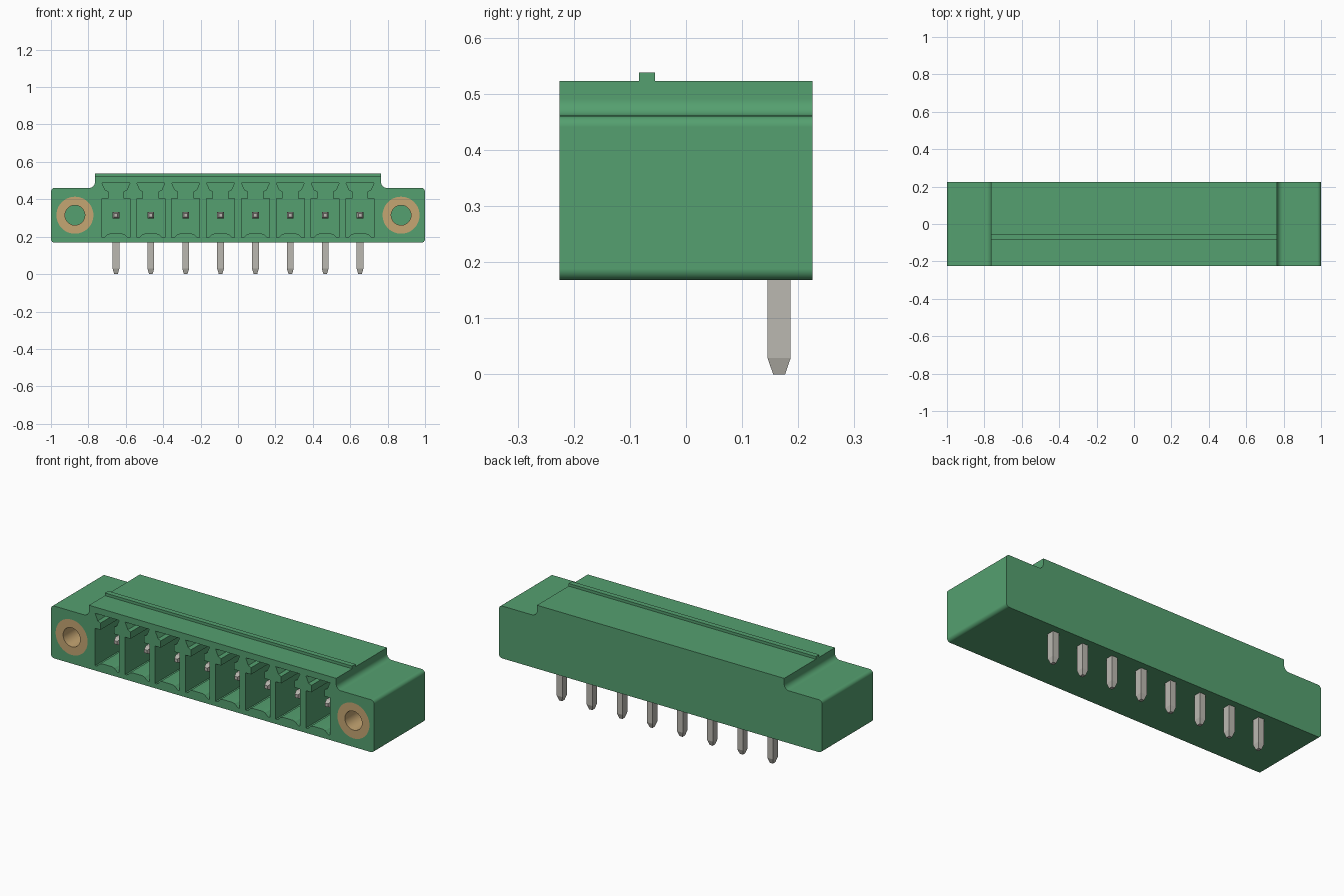
import bpy, bmesh
from math import radians, pi
from mathutils import Vector, Matrix

cube = bpy.data.objects.get("Cube")
if cube:
    bpy.data.objects.remove(cube, do_unlink=True)

FRONT, BACK = -0.225, 0.225
COUNT, PITCH, PIN_Z, PIN_Y = 8, 0.1864, 0.315, 0.166
FLANGE_X, INSERT_R, HOLE_R, INSERT_DEPTH = 0.872, 0.099, 0.053, 0.3
POCKET_BACK = 0.09


def material(name, color, metallic=0.0):
    m = bpy.data.materials.new(name)
    m.use_nodes = True
    m.diffuse_color = (*color, 1)
    m.node_tree.nodes["Principled BSDF"].inputs["Base Color"].default_value = (*color, 1)
    return m


GREEN = material("green plastic", (0.09, 0.35, 0.16))
BRASS = material("brass", (0.56, 0.38, 0.17))
TIN = material("tin", (0.50, 0.485, 0.44))


def finish(bm, name, mat):
    bmesh.ops.recalc_face_normals(bm, faces=bm.faces)
    mesh = bpy.data.meshes.new(name)
    bm.to_mesh(mesh)
    bm.free()
    mesh.materials.append(mat)
    obj = bpy.data.objects.new(name, mesh)
    bpy.context.collection.objects.link(obj)
    return obj


def select(obj):
    bpy.ops.object.select_all(action='DESELECT')
    obj.select_set(True)
    bpy.context.view_layer.objects.active = obj


def smooth(obj):
    select(obj)
    bpy.ops.object.shade_smooth_by_angle(angle=radians(30))


def rounded(corners, steps=6):
    """Turn (x, z, radius) right-angle corners into an outline with fillets."""
    out = []
    for i, (x, z, r) in enumerate(corners):
        p = Vector((x, z))
        if r == 0:
            out.append(p)
            continue
        a = (Vector(corners[i - 1][:2]) - p).normalized()
        b = (Vector(corners[(i + 1) % len(corners)][:2]) - p).normalized()
        centre = p + (a + b) * r
        for k in range(steps + 1):
            t = Matrix.Rotation(k / steps * pi / 2, 2)
            u = t @ Vector((1, 0))
            out.append(centre - b * r * u.x - a * r * u.y)
    return out


def prism(bm, outline, y0, y1):
    """Extrude an x-z outline along y."""
    face = bm.faces.new([bm.verts.new((x, y0, z)) for x, z in outline])
    new = bmesh.ops.extrude_face_region(bm, geom=[face])["geom"]
    verts = [v for v in new if isinstance(v, bmesh.types.BMVert)]
    bmesh.ops.translate(bm, verts=verts, vec=(0, y1 - y0, 0))


def mirrored(half):
    return half + [(-x, z) for x, z in reversed(half)]


def circle(x, z, r, n=48):
    bm_pts = [Matrix.Rotation(2 * pi * i / n, 2) @ Vector((r, 0)) for i in range(n)]
    return [(x + p.x, z + p.y) for p in bm_pts]


def cut(target, cutter):
    cutter.hide_render = True
    mod = target.modifiers.new("cut", 'BOOLEAN')
    mod.operation, mod.solver, mod.object = 'DIFFERENCE', 'EXACT', cutter
    select(target)
    bpy.ops.object.modifier_apply(modifier=mod.name)
    bpy.data.objects.remove(cutter, do_unlink=True)


# Housing: stepped block with rounded ends
half = [(1, 0.168, 0.02), (1, 0.461, 0.02), (0.765, 0.461, 0.03), (0.765, 0.523, 0)]
corners = half + [(-x, z, r) for x, z, r in reversed(half)]
bm = bmesh.new()
prism(bm, rounded(corners), FRONT, BACK)
housing = finish(bm, "housing", GREEN)

# Sockets with a dovetail keyway on top and an arched floor
socket = mirrored([(0.03, 0.217), (0.045, 0.213), (0.058, 0.200), (0.066, 0.195),
                   (0.075, 0.195), (0.075, 0.404), (0.041, 0.404), (0.041, 0.442),
                   (0.058, 0.450), (0.075, 0.488)])
pin_xs = [(i - (COUNT - 1) / 2) * PITCH for i in range(COUNT)]
bm = bmesh.new()
for cx in pin_xs:
    prism(bm, [(cx + x, z) for x, z in socket], FRONT - 0.05, POCKET_BACK)
for side in (-1, 1):
    prism(bm, circle(side * FLANGE_X, PIN_Z, INSERT_R), FRONT - 0.05, FRONT + INSERT_DEPTH)
cut(housing, finish(bm, "socket_cutter", GREEN))
smooth(housing)
weighted = housing.modifiers.new("weighted normals", 'WEIGHTED_NORMAL')
weighted.keep_sharp = True

# Long rib on the top
bm = bmesh.new()
prism(bm, mirrored([(0.765, 0.515), (0.765, 0.538)]), -0.084, -0.055)
finish(bm, "top_rib", GREEN)

# Threaded inserts in the flanges, as open tubes
for side, label in ((1, "left"), (-1, "right")):
    bm = bmesh.new()
    rings = []
    for r, y in ((INSERT_R, FRONT), (HOLE_R, FRONT),
                 (HOLE_R, FRONT + INSERT_DEPTH), (INSERT_R, FRONT + INSERT_DEPTH)):
        rings.append([bm.verts.new((x, y, z)) for x, z in circle(side * FLANGE_X, PIN_Z, r)])
    for k, ring in enumerate(rings):
        nxt = rings[(k + 1) % len(rings)]
        for i in range(len(ring)):
            bm.faces.new((ring[i - 1], ring[i], nxt[i], nxt[i - 1]))
    smooth(finish(bm, label + "_flange_insert", BRASS))


def tapered_bar(bm, start, end, u, v, taper, tip=0.52):
    """Rectangular bar from start to end, narrowing over the last stretch."""
    start, end, u, v = map(Vector, (start, end, u, v))
    shoulder = end + (start - end).normalized() * taper
    loops = []
    for p, s in ((start, 1), (shoulder, 1), (end, tip)):
        loops.append([bm.verts.new(p + (u * a + v * b) * s)
                      for a, b in ((-1, -1), (1, -1), (1, 1), (-1, 1))])
    for a, b in zip(loops, loops[1:]):
        for i in range(4):
            bm.faces.new((a[i - 1], a[i], b[i], b[i - 1]))
    bm.faces.new(loops[0])
    bm.faces.new(loops[-1])


# Bent contact pins: one leg into the socket, one down to the board
for n, x in enumerate(pin_xs):
    bm = bmesh.new()
    tapered_bar(bm, (x, PIN_Y, PIN_Z), (x, -0.15, PIN_Z),
                (0.018, 0, 0), (0, 0, 0.018), 0.025)
    tapered_bar(bm, (x, PIN_Y, PIN_Z + 0.018), (x, PIN_Y, 0),
                (0.018, 0, 0), (0, 0.0205, 0), 0.029)
    finish(bm, f"contact_pin_{n + 1}", TIN)
